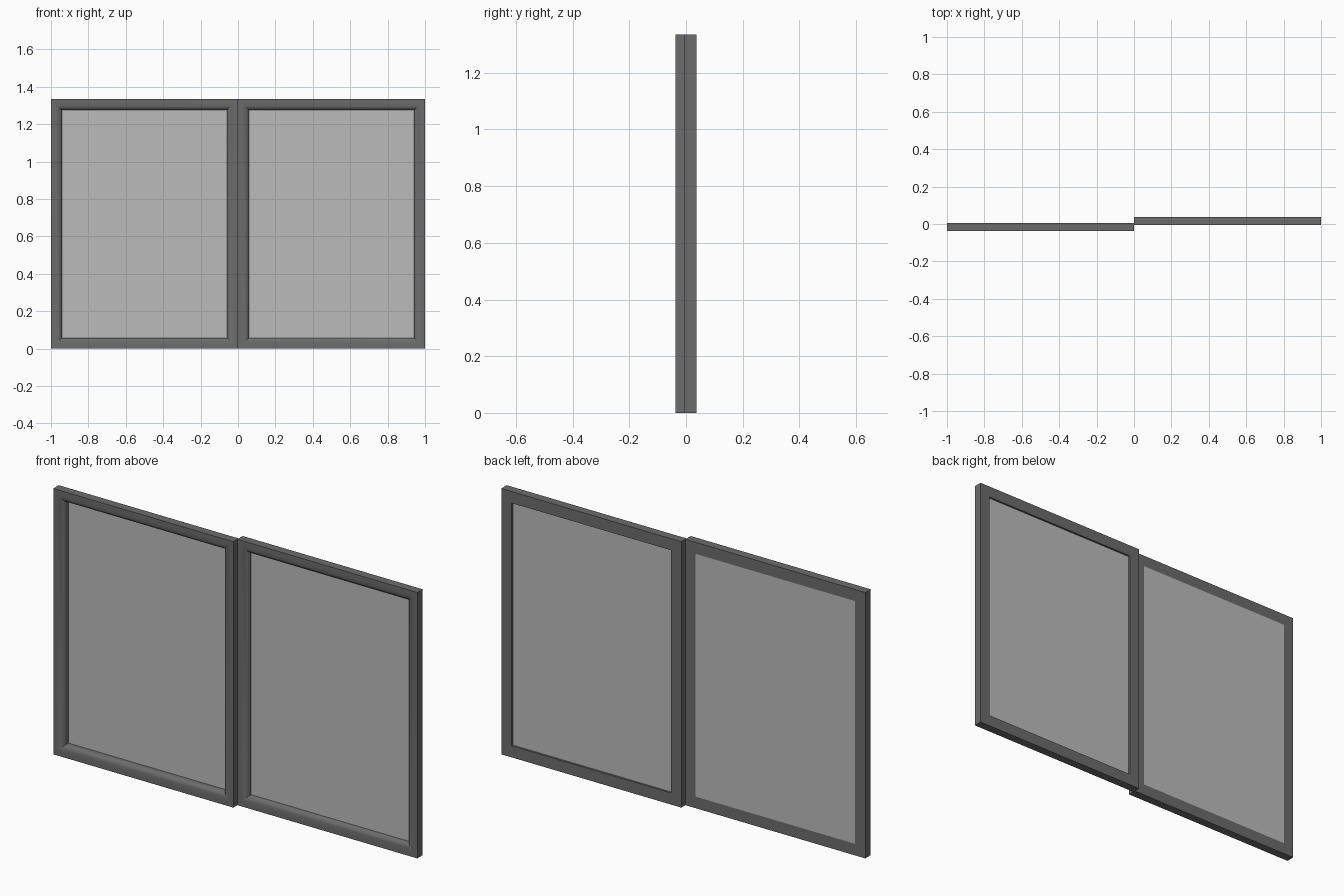
import bpy
import bmesh
import math

old = bpy.data.objects.get("Cube")
if old:
    bpy.data.objects.remove(old, do_unlink=True)

HEIGHT = 1.335
WIDTH = 1.0
DEPTH = 0.043      # sash thickness
BAR = 0.058        # width of the frame bars
FLAT = 0.016       # flat outer band before the moulding
ROUND = 0.022      # depth of the rounded moulding
STEPS = 8


def make_material(name, value):
    mat = bpy.data.materials.new(name)
    mat.use_nodes = True
    colour = (value, value, value, 1)
    mat.diffuse_color = colour
    mat.node_tree.nodes["Principled BSDF"].inputs["Base Color"].default_value = colour
    return mat


frame_mat = make_material("dark grey frame", 0.15)
glass_mat = make_material("pale grey glass", 0.5)


def add_object(name, bm, mat):
    bmesh.ops.recalc_face_normals(bm, faces=bm.faces)
    mesh = bpy.data.meshes.new(name)
    bm.to_mesh(mesh)
    bm.free()
    mesh.materials.append(mat)
    obj = bpy.data.objects.new(name, mesh)
    bpy.context.collection.objects.link(obj)
    return obj


def rectangle(bm, x, inset, y):
    """Loop of four corners, inset from the sash outline."""
    left, right = x - WIDTH / 2 + inset, x + WIDTH / 2 - inset
    low, high = inset, HEIGHT - inset
    corners = [(left, low), (right, low), (right, high), (left, high)]
    return [bm.verts.new((cx, y, cz)) for cx, cz in corners]


def bridge(bm, a, b):
    for i in range(4):
        j = (i + 1) % 4
        bm.faces.new((a[i], a[j], b[j], b[i]))


def add_frame(name, x, front):
    # Bar section as (inset, depth), with a rounded inner front edge
    profile = [(0, DEPTH), (0, 0)]
    for i in range(STEPS + 1):
        a = math.pi / 2 * i / STEPS
        profile.append((FLAT + (BAR - FLAT) * math.sin(a), ROUND * (1 - math.cos(a))))
    profile.append((BAR, DEPTH))
    bm = bmesh.new()
    loops = [rectangle(bm, x, inset, front + d) for inset, d in profile]
    for i, loop in enumerate(loops):
        bridge(bm, loop, loops[(i + 1) % len(loops)])
    obj = add_object(name, bm, frame_mat)
    bpy.ops.object.select_all(action='DESELECT')
    obj.select_set(True)
    bpy.context.view_layer.objects.active = obj
    bpy.ops.object.shade_smooth_by_angle(angle=math.radians(30))


def add_glass(name, x, back, thickness=0.006):
    bm = bmesh.new()
    a = rectangle(bm, x, BAR, back - thickness)
    b = rectangle(bm, x, BAR, back)
    bm.faces.new(a)
    bm.faces.new(b)
    bridge(bm, a, b)
    add_object(name, bm, glass_mat)


# Front sash has glass flush with its back; the rear one has it recessed
for side, x, front, recess in (("right", -0.5, -0.0375, 0.0),
                               ("left", 0.5, -0.0055, 0.01)):
    add_frame(side + "_sash_frame", x, front)
    add_glass(side + "_glass_pane", x, front + DEPTH - recess)
